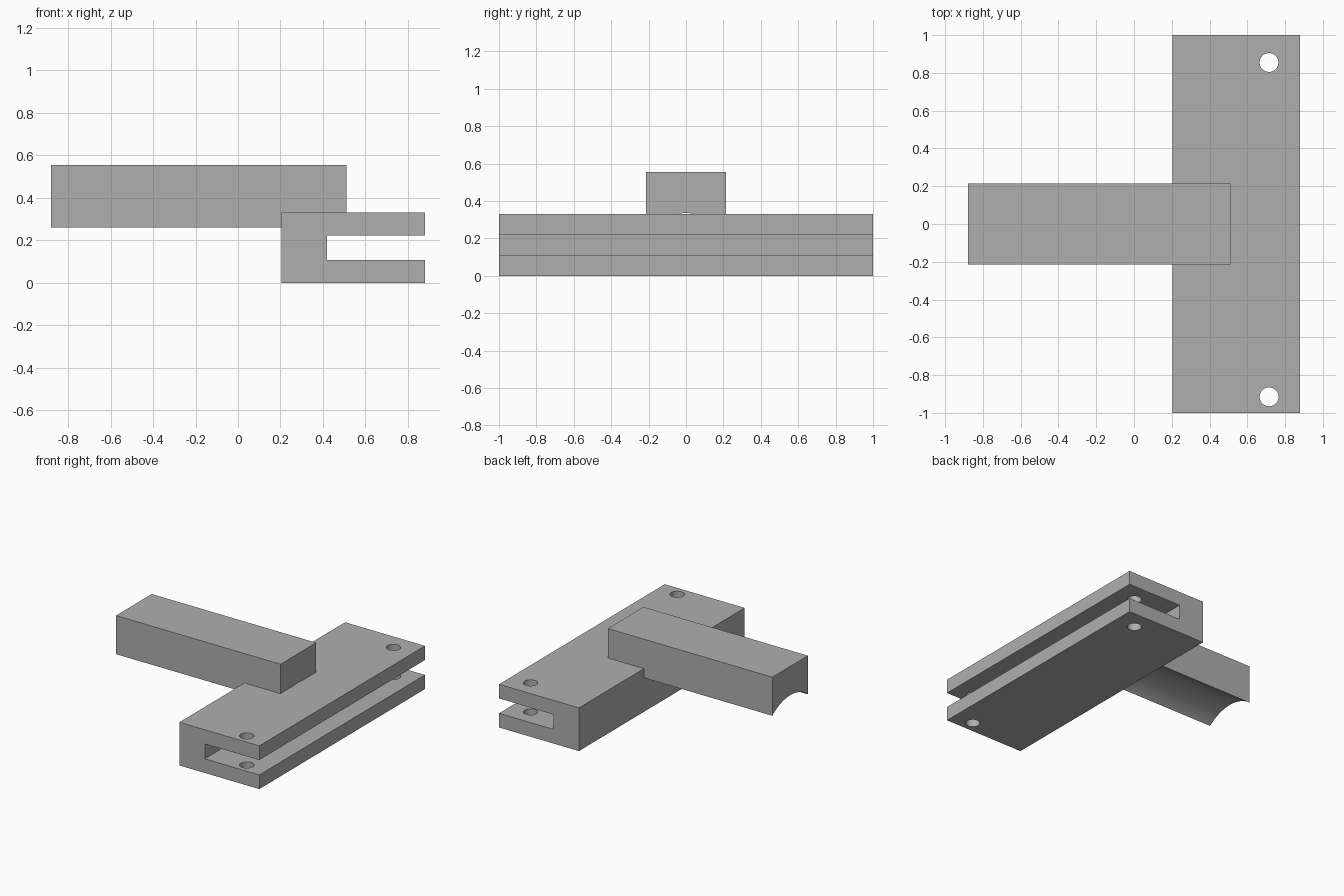
import bpy, bmesh, math
from mathutils import Vector

cube = bpy.data.objects.get("Cube")
if cube:
    bpy.data.objects.remove(cube, do_unlink=True)

grey = bpy.data.materials.new("plain_grey")
grey.use_nodes = True
grey.diffuse_color = (0.43, 0.43, 0.43, 1)
grey.node_tree.nodes["Principled BSDF"].inputs["Base Color"].default_value = (0.43, 0.43, 0.43, 1)


def extrude_profile(name, points, offset):
    """Extrude a closed planar profile along an offset vector."""
    bm = bmesh.new()
    face = bm.faces.new([bm.verts.new(p) for p in points])
    result = bmesh.ops.extrude_face_region(bm, geom=[face])
    moved = [g for g in result["geom"] if isinstance(g, bmesh.types.BMVert)]
    bmesh.ops.translate(bm, verts=moved, vec=Vector(offset))
    bmesh.ops.recalc_face_normals(bm, faces=bm.faces)
    mesh = bpy.data.meshes.new(name)
    bm.to_mesh(mesh)
    bm.free()
    mesh.materials.append(grey)
    obj = bpy.data.objects.new(name, mesh)
    bpy.context.collection.objects.link(obj)
    return obj


def activate(obj):
    bpy.ops.object.select_all(action="DESELECT")
    obj.select_set(True)
    bpy.context.view_layer.objects.active = obj


def drill(target, x, y, radius):
    """Cut a vertical round hole right through the target."""
    bpy.ops.mesh.primitive_cylinder_add(vertices=48, radius=radius, depth=2, location=(x, y, 0))
    cutter = bpy.context.object
    cutter.hide_render = True
    cutter.data.materials.append(grey)
    mod = target.modifiers.new("hole", "BOOLEAN")
    mod.operation = "DIFFERENCE"
    mod.solver = "EXACT"
    mod.object = cutter
    activate(target)
    bpy.ops.object.modifier_apply(modifier=mod.name)
    bpy.data.objects.remove(cutter, do_unlink=True)


# Slotted clamp block, a sideways U running front to back
back, slot, lip = 0.205, 0.42, 0.88
height, slot_low, slot_high = 0.33, 0.108, 0.222
outline = [(back, 0), (lip, 0), (lip, slot_low), (slot, slot_low),
           (slot, slot_high), (lip, slot_high), (lip, height), (back, height)]
block = extrude_profile("clamp_block", [(x, -1, z) for x, z in outline], (0, 2, 0))

# Screw holes through both jaws
for hole_y in (-0.915, 0.855):
    drill(block, 0.715, hole_y, 0.05)

# Arm with a shallow round channel along its underside
half, bottom, top, rise = 0.215, 0.26, 0.555, 0.075
radius = (half ** 2 + rise ** 2) / (2 * rise)
sweep = math.asin(half / radius)
centre = bottom + rise - radius
steps = 32
section = [(half, top), (-half, top)]
for i in range(steps + 1):
    a = sweep * (2 * i / steps - 1)
    section.append((radius * math.sin(a), centre + radius * math.cos(a)))
arm = extrude_profile("arm", [(-0.88, y, z) for y, z in section], (1.39, 0, 0))

# Smooth the holes and the channel, keep the edges crisp
for obj in (block, arm):
    activate(obj)
    bpy.ops.object.shade_smooth_by_angle(angle=math.radians(30))
